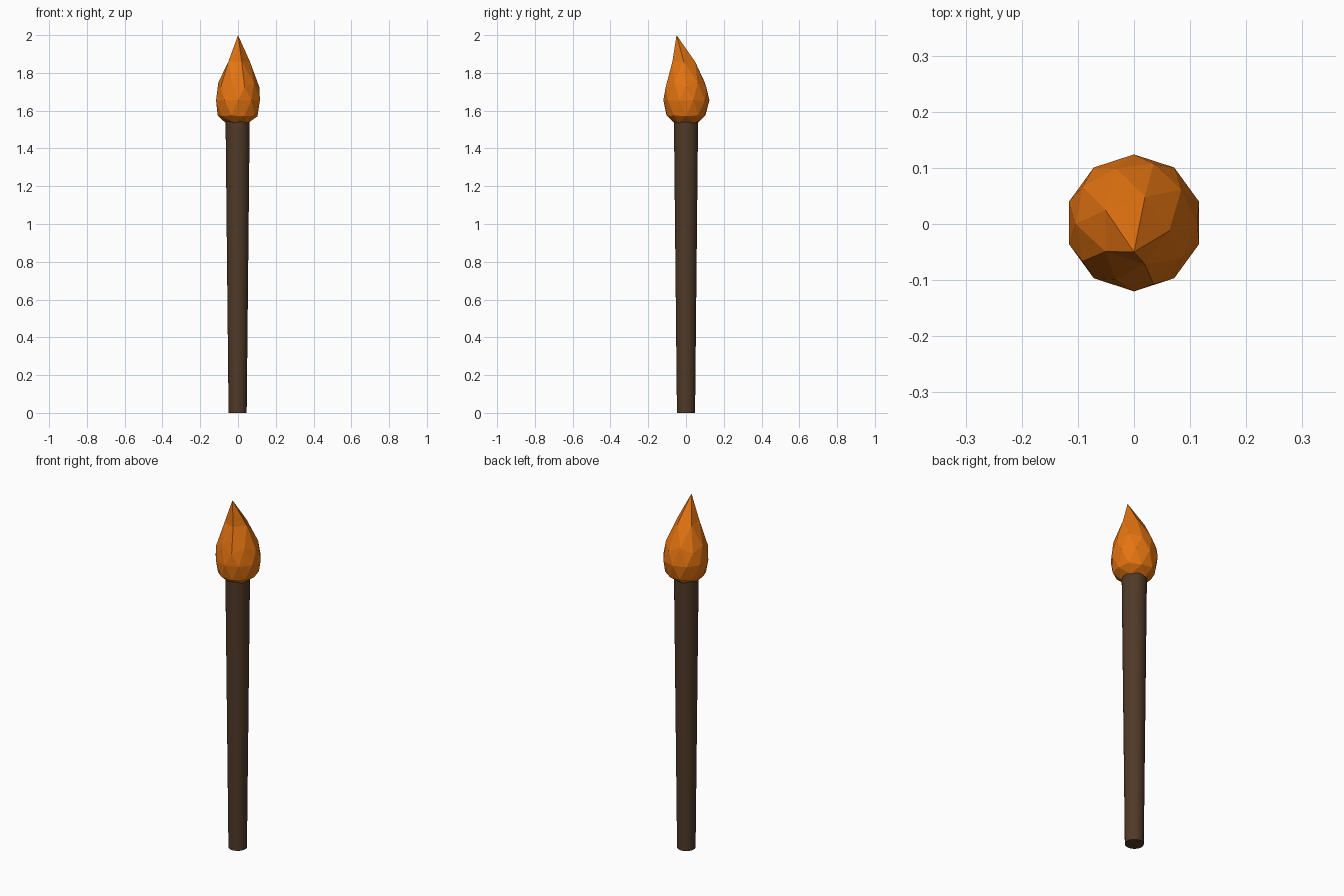
import bpy
import bmesh
from math import hypot

cube = bpy.data.objects.get("Cube")
if cube:
    bpy.data.objects.remove(cube, do_unlink=True)


def make_material(name, colour):
    mat = bpy.data.materials.new(name)
    mat.use_nodes = True
    mat.diffuse_color = (*colour, 1)
    mat.node_tree.nodes["Principled BSDF"].inputs["Base Color"].default_value = (*colour, 1)
    return mat


def make_object(name, bm, mat):
    mesh = bpy.data.meshes.new(name)
    bm.to_mesh(mesh)
    bm.free()
    mesh.materials.append(mat)
    obj = bpy.data.objects.new(name, mesh)
    bpy.context.collection.objects.link(obj)
    return obj


# Tapered wooden handle
HANDLE_TOP = 1.56
bm = bmesh.new()
bmesh.ops.create_cone(bm, cap_ends=True, segments=32, radius1=0.048,
                      radius2=0.064, depth=HANDLE_TOP)
bmesh.ops.translate(bm, verts=bm.verts, vec=(-0.002, 0, HANDLE_TOP / 2))
handle = make_object("handle", bm, make_material("dark wood", (0.08, 0.042, 0.021)))
bpy.ops.object.select_all(action="DESELECT")
handle.select_set(True)
bpy.context.view_layer.objects.active = handle
bpy.ops.object.shade_smooth_by_angle()

# Faceted flame: each ring of an icosphere gets a height, radius and forward lean
# (unit height, new height, radius, y offset)
RINGS = [
    (-1.0, 1.53, 0.0, 0.0),
    (-0.85, 1.535, 0.066, 0.0),
    (-0.526, 1.57, 0.103, 0.0),
    (-0.447, 1.575, 0.108, 0.0),
    (0.0, 1.655, 0.122, 0.002),
    (0.447, 1.725, 0.113, 0.0),
    (0.526, 1.75, 0.104, 0.0),
    (0.85, 1.86, 0.063, -0.012),
    (1.0, 2.0, 0.0, -0.05),
]
bm = bmesh.new()
bmesh.ops.create_icosphere(bm, subdivisions=2, radius=1)
for v in bm.verts:
    _, height, radius, lean = min(RINGS, key=lambda ring: abs(ring[0] - v.co.z))
    spread = radius / max(hypot(v.co.x, v.co.y), 0.001)
    v.co = (v.co.x * spread, v.co.y * spread + lean, height)
make_object("flame", bm, make_material("flame orange", (0.78, 0.175, 0.006)))
